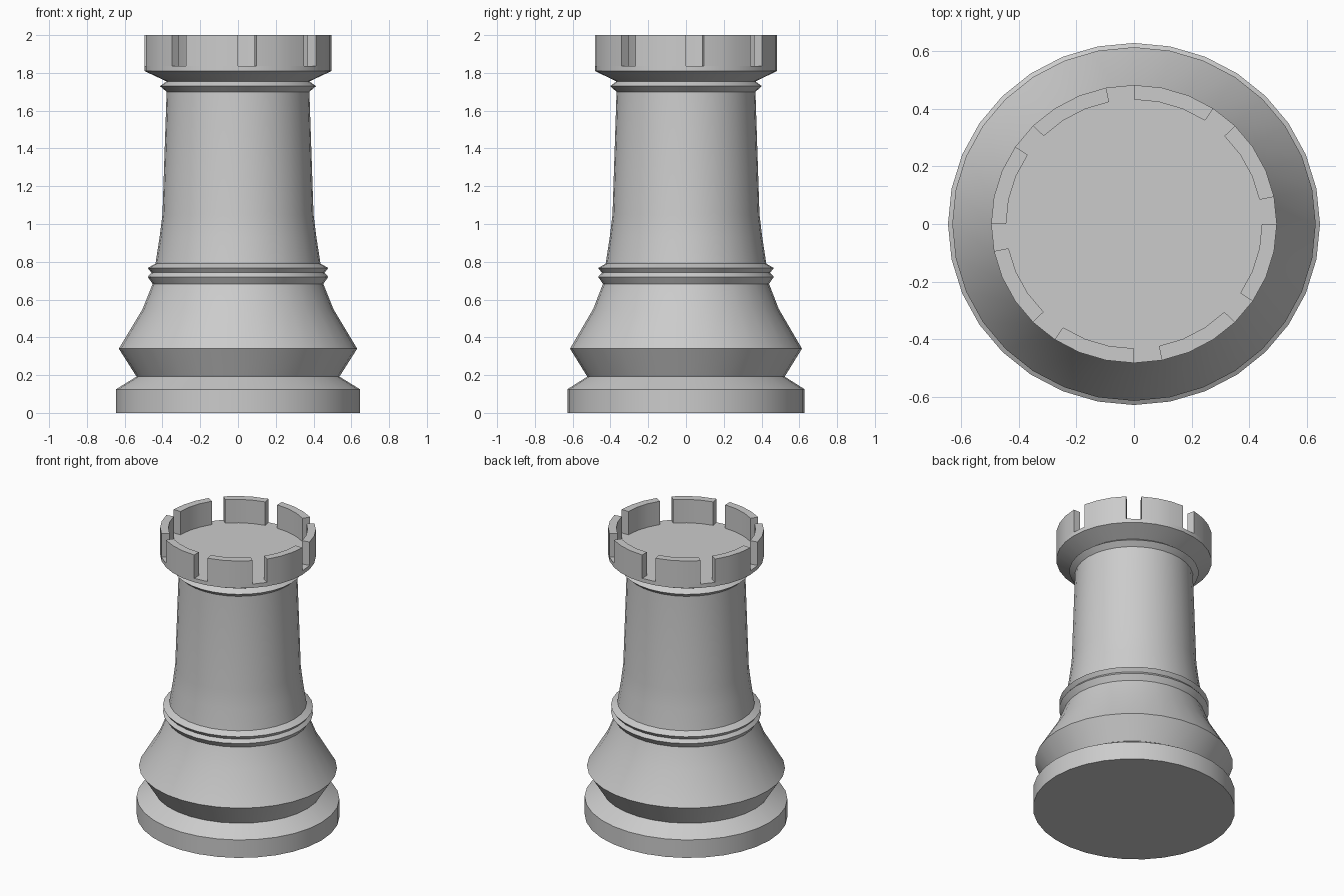
import bpy, bmesh, math

default = bpy.data.objects.get("Cube")
if default:
    bpy.data.objects.remove(default, do_unlink=True)

SIDES = 32
Y_SCALE = 0.973      # the body is slightly oval
FLOOR = 1.837        # floor inside the battlements
TOP = 2.0

grey = bpy.data.materials.new("stone grey")
grey.use_nodes = True
colour = (0.6, 0.6, 0.6, 1)
grey.diffuse_color = colour
grey.node_tree.nodes["Principled BSDF"].inputs["Base Color"].default_value = colour


def ring(bm, radius, z):
    step = math.tau / SIDES
    return [bm.verts.new((radius * math.cos(i * step),
                          Y_SCALE * radius * math.sin(i * step), z))
            for i in range(SIDES)]


def bridge(bm, low, high):
    return [bm.faces.new((low[i], low[(i + 1) % SIDES],
                          high[(i + 1) % SIDES], high[i]))
            for i in range(SIDES)]


# Outline from the foot to the crown: radius, height
foot = [(0.646, 0), (0.646, 0.125), (0.537, 0.192)]
bell = [(0.631, 0.34), (0.505, 0.55), (0.452, 0.683)]
double_ridge = [(0.478, 0.72), (0.458, 0.742), (0.478, 0.767), (0.437, 0.79)]
shaft = [(0.415, 0.93), (0.4, 1.05), (0.378, 1.70)]
collar = [(0.413, 1.73), (0.378, 1.755)]
crown = [(0.496, 1.81), (0.496, FLOOR), (0.444, FLOOR)]
profile = foot + bell + double_ridge + shaft + collar + crown

# Turned body
bm = bmesh.new()
rings = [ring(bm, r, z) for r, z in profile]
bands = [bridge(bm, a, b) for a, b in zip(rings, rings[1:])]
bm.faces.new(rings[0][::-1])
bm.faces.new(rings[-1])

# Battlements: raise three of every four rim faces
raised = [f for i, f in enumerate(bands[-1]) if i % 4]
grown = bmesh.ops.extrude_face_region(bm, geom=raised)["geom"]
for v in grown:
    if isinstance(v, bmesh.types.BMVert):
        v.co.z = TOP
bmesh.ops.recalc_face_normals(bm, faces=bm.faces)

mesh = bpy.data.meshes.new("tower_piece")
bm.to_mesh(mesh)
bm.free()
mesh.materials.append(grey)
tower = bpy.data.objects.new("tower_piece", mesh)
bpy.context.collection.objects.link(tower)

# Smooth round the sides, sharp at the ridges
bpy.ops.object.select_all(action='DESELECT')
tower.select_set(True)
bpy.context.view_layer.objects.active = tower
bpy.ops.object.shade_smooth_by_angle(angle=math.radians(30))
